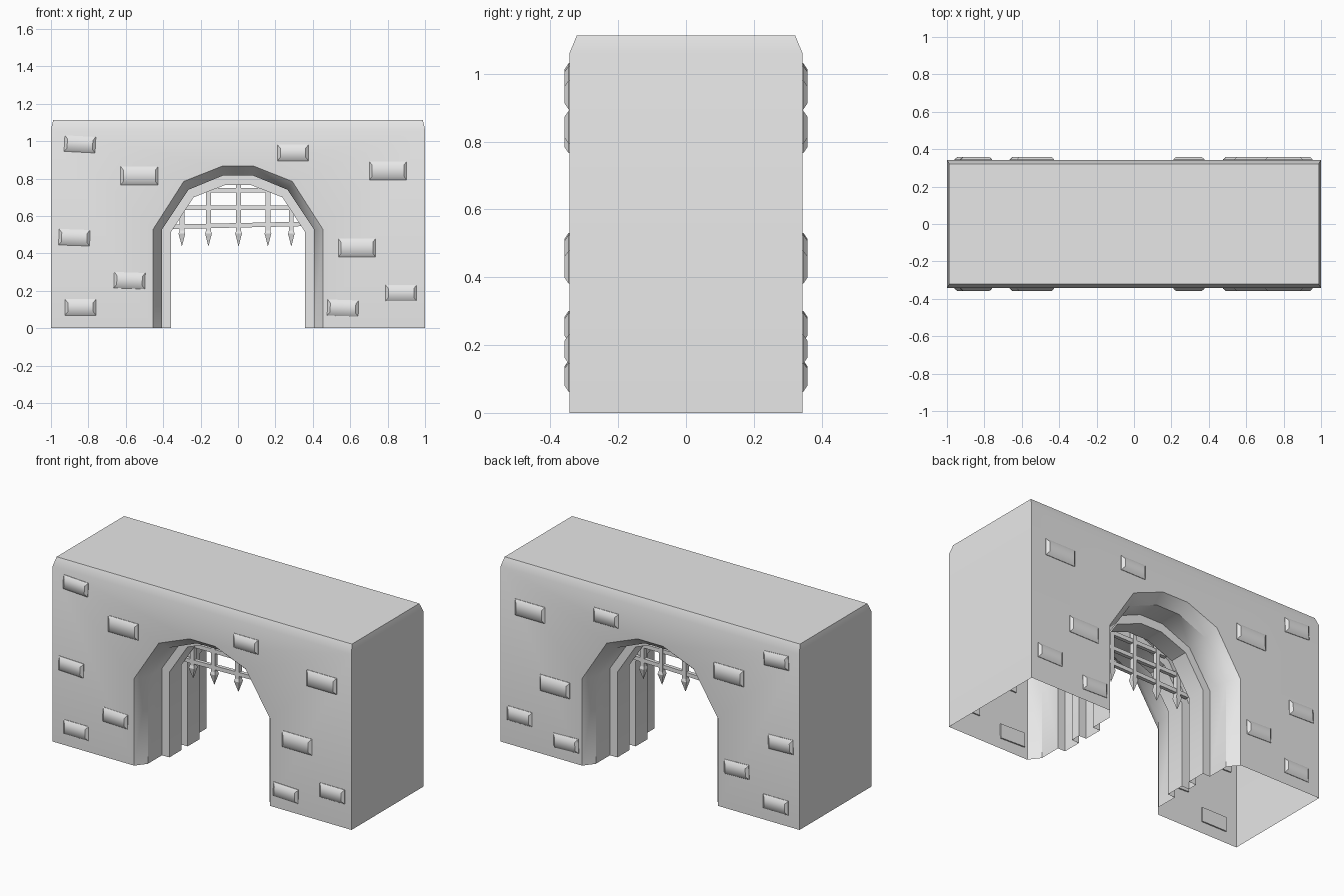
import bpy, bmesh, math
from mathutils import Matrix, Vector

cube = bpy.data.objects.get("Cube")
if cube:
    bpy.data.objects.remove(cube, do_unlink=True)

stone = bpy.data.materials.new("grey stone")
stone.use_nodes = True
stone.diffuse_color = (0.8, 0.8, 0.8, 1)
stone.node_tree.nodes["Principled BSDF"].inputs["Base Color"].default_value = (0.8, 0.8, 0.8, 1)


def finish(bm, name, angle):
    """Turn a bmesh into a shaded object."""
    bmesh.ops.recalc_face_normals(bm, faces=bm.faces)
    mesh = bpy.data.meshes.new(name)
    bm.to_mesh(mesh)
    bm.free()
    mesh.materials.append(stone)
    obj = bpy.data.objects.new(name, mesh)
    bpy.context.collection.objects.link(obj)
    bpy.ops.object.select_all(action='DESELECT')
    bpy.context.view_layer.objects.active = obj
    obj.select_set(True)
    if angle:
        bpy.ops.object.shade_smooth_by_angle(angle=math.radians(angle))
    return obj


def arch(half):
    """Full arch outline, left foot to right foot, from its left half."""
    left = [(-half[0][0], 0)] + [(-x, z) for x, z in half]
    return left + [(-x, z) for x, z in reversed(left)]


# Gate wall: open-bottomed shell with a stepped arched passage
DEPTH = 0.343
mouth = arch([(0.455, 0.527), (0.29, 0.785), (0.085, 0.866)])
passage = arch([(0.407, 0.527), (0.265, 0.74), (0.078, 0.817)])
rib = arch([(0.358, 0.515), (0.237, 0.70), (0.07, 0.765)])
half_sections = [(DEPTH, mouth), (0.28, passage), (0.145, passage),
                 (0.145, rib), (0.03, rib), (0.03, passage)]
sections = [(-y, a) for y, a in half_sections] + half_sections[::-1]

bm = bmesh.new()
rings = [[bm.verts.new((x, y, z)) for x, z in a] for y, a in sections]
for r, s in zip(rings, rings[1:]):
    for i in range(len(r) - 1):
        bm.faces.new((r[i], r[i + 1], s[i + 1], s[i]))


def corners(x, y, z):
    return [bm.verts.new((sx * x, sy * y, z))
            for sx, sy in ((-1, -1), (1, -1), (1, 1), (-1, 1))]


base = corners(1, DEPTH, 0)
shoulder = corners(1, DEPTH, 1.062)
top = corners(0.988, 0.322, 1.113)
bm.faces.new(top)
for i in range(4):
    j = (i + 1) % 4
    bm.faces.new((shoulder[i], shoulder[j], top[j], top[i]))
    if i % 2:
        bm.faces.new((base[i], base[j], shoulder[j], shoulder[i]))
for ring, l, r in ((rings[0], 0, 1), (rings[-1], 3, 2)):
    bm.faces.new([base[l], shoulder[l], shoulder[r], base[r]] + ring[::-1])
finish(bm, "gate_wall", 35)

# Raised bricks: centre x, centre z, large or small, tilt in degrees
bricks = [(-0.845, 0.984, 0, 3), (-0.527, 0.815, 1, 0), (-0.875, 0.485, 0, 2),
          (-0.58, 0.255, 0, 2), (-0.842, 0.112, 0, 0), (0.294, 0.938, 0, 0),
          (0.802, 0.842, 1, 0), (0.636, 0.43, 1, 0), (0.872, 0.188, 0, 0),
          (0.561, 0.108, 0, 2)]
for side, label in ((-1, "front"), (1, "back")):
    for n, (cx, cz, large, tilt) in enumerate(bricks):
        w, h = (0.1, 0.049) if large else (0.083, 0.043)
        bm = bmesh.new()
        loops = []
        for y, dx, dz in ((0.335, 0, 0), (0.346, 0, 0), (0.359, 0.015, 0.019)):
            loops.append([bm.verts.new((sx * (w - dx), side * y, sz * (h - dz)))
                          for sx, sz in ((-1, -1), (1, -1), (1, 1), (-1, 1))])
        for a, b in zip(loops, loops[1:]):
            for i in range(4):
                j = (i + 1) % 4
                bm.faces.new((a[i], a[j], b[j], b[i]))
        bm.faces.new(loops[0])
        bm.faces.new(loops[-1])
        bm.transform(Matrix.Translation((cx, 0, cz)) @ Matrix.Rotation(math.radians(tilt), 4, 'Y'))
        finish(bm, f"{label}_brick_{n + 1}", 40)


# Portcullis: crossed bars in the slot, with spiked lower ends
def bar(bm, start, end, width, depth):
    start, end = Vector(start), Vector(end)
    d = end - start
    turn = Matrix.Rotation(math.atan2(d.x, d.z), 4, 'Y')
    size = Matrix.Diagonal((width, depth, d.length, 1))
    bmesh.ops.create_cube(bm, size=1, matrix=Matrix.Translation((start + end) / 2) @ turn @ size)


bm = bmesh.new()
for x, height in ((-0.30, 0.67), (-0.158, 0.78), (0.003, 0.80), (0.16, 0.78), (0.285, 0.69)):
    bar(bm, (x, 0, 0.50), (x, 0, height), 0.026, 0.026)
    # Spike flares out, then tapers to a point
    for z, r1, r2, length in ((0.515, 0.021, 0.014, 0.02), (0.4725, 0.001, 0.021, 0.065)):
        bmesh.ops.create_cone(bm, cap_ends=True, segments=4, radius1=r1 * 1.2, radius2=r2 * 1.2,
                              depth=length,
                              matrix=Matrix.Translation((x, 0, z)) @ Matrix.Rotation(math.pi / 4, 4, 'Z'))
for z, half, slope in ((0.55, 0.37, 0.008), (0.645, 0.30, 0), (0.738, 0.22, 0)):
    bar(bm, (-half, 0, z - slope), (half, 0, z + slope), 0.024, 0.022)
finish(bm, "portcullis", 0)
